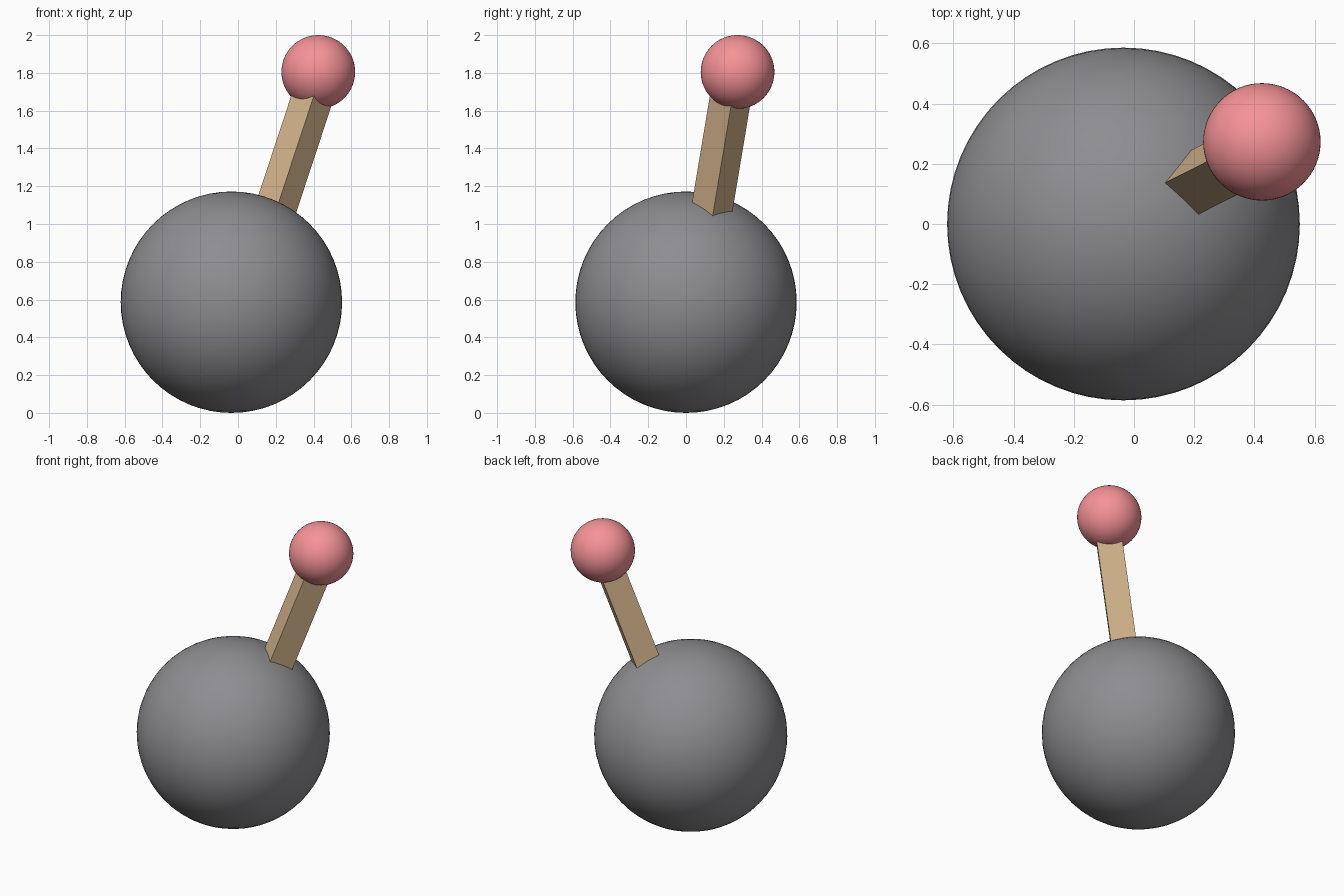
import bpy
from mathutils import Vector, Matrix

if "Cube" in bpy.data.objects:
    bpy.data.objects.remove(bpy.data.objects["Cube"])


def paint(obj, name, color):
    mat = bpy.data.materials.new(name)
    mat.diffuse_color = (*color, 1)
    mat.use_nodes = True
    mat.node_tree.nodes["Principled BSDF"].inputs["Base Color"].default_value = mat.diffuse_color
    obj.data.materials.append(mat)


def ball(name, center, radius):
    bpy.ops.mesh.primitive_uv_sphere_add(segments=64, ring_count=32,
                                         radius=radius, location=center)
    obj = bpy.context.object
    obj.name = name
    bpy.ops.object.shade_smooth()
    return obj


# Large base ball and small top ball
base = ball("base_ball", (-0.035, 0, 0.586), 0.586)
paint(base, "dark_grey", (0.27, 0.265, 0.28))
top = ball("top_ball", (0.425, 0.273, 1.805), 0.195)
paint(top, "pink", (0.92, 0.29, 0.31))

# Square leaning post, both ends buried in the balls
axis = Vector((0.33, 0.167, 1.0)).normalized()
side = Vector((0.112, 0.122, 0.0))
side = (side - axis * side.dot(axis)).normalized()
depth = axis.cross(side)
frame = Matrix((side, depth, axis)).transposed().to_4x4()

bottom_z, top_z = 0.95, 1.76
mid_z = (bottom_z + top_z) / 2
center = Vector((0.206, 0.1405, 1.1)) + axis * ((mid_z - 1.1) / axis.z)
length = (top_z - bottom_z) / axis.z

bpy.ops.mesh.primitive_cube_add(size=1)
post = bpy.context.object
post.name = "post"
post.matrix_world = (Matrix.Translation(center) @ frame
                     @ Matrix.Diagonal((0.155, 0.155, length, 1)))
paint(post, "tan", (0.65, 0.45, 0.26))
